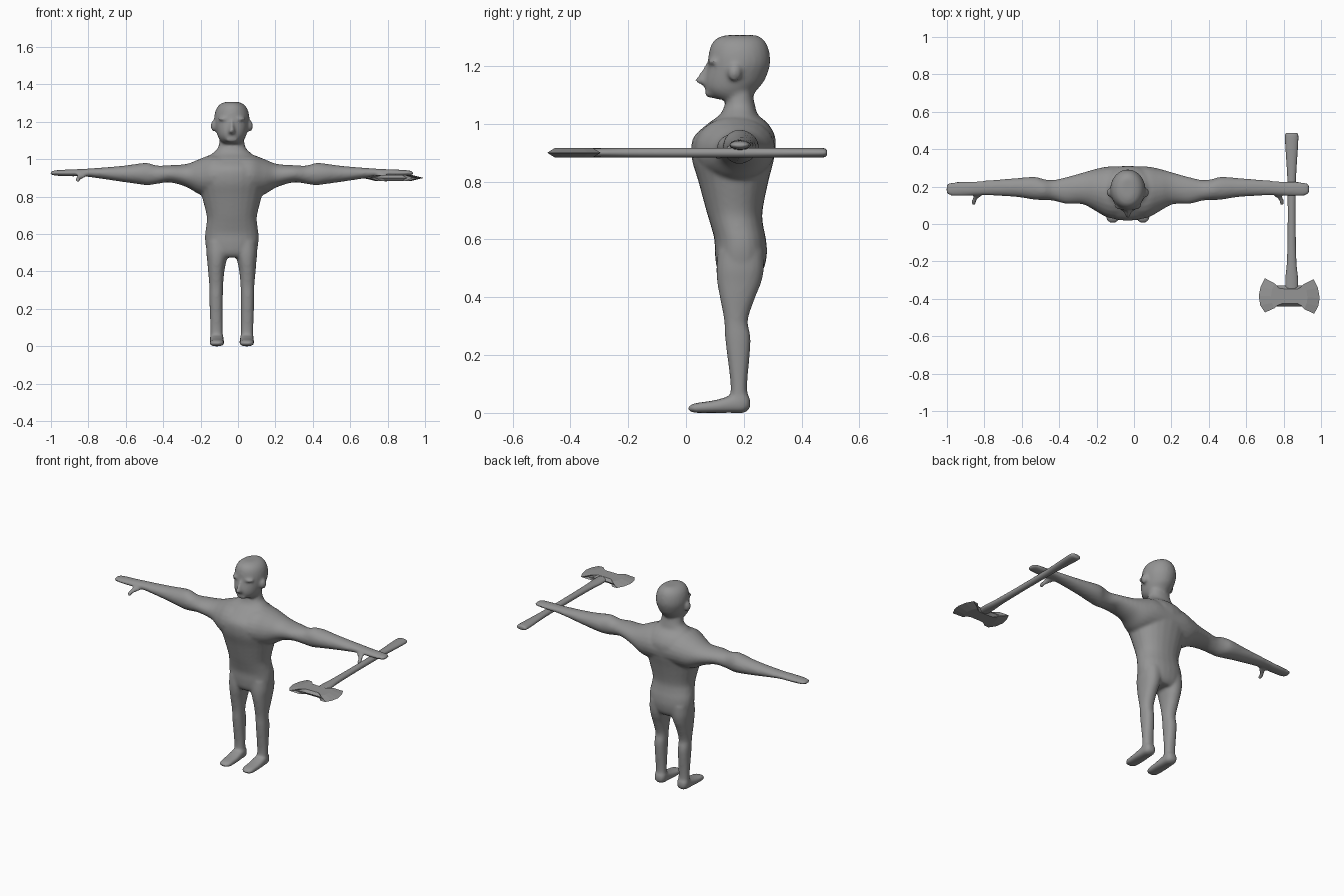
import bpy, bmesh, math
from mathutils import Vector, Matrix

default = bpy.data.objects.get("Cube")
if default:
    bpy.data.objects.remove(default)

MIDLINE = -0.033
GREY = (0.3, 0.3, 0.3, 1)
grey = bpy.data.materials.new("plain grey")
grey.use_nodes = True
grey.diffuse_color = GREY
grey.node_tree.nodes["Principled BSDF"].inputs["Base Color"].default_value = GREY


def resample(rows, steps=4):
    """Smooth curve through the given section rows."""
    pts = [Vector(r) for r in rows]
    out = []
    for i in range(len(pts) - 1):
        p1, p2 = pts[i], pts[i + 1]
        p0 = pts[i - 1] if i else p1
        p3 = pts[i + 2] if i + 2 < len(pts) else p2
        for s in range(steps):
            t = s / steps
            out.append(p1 + (p2 - p0) * (t / 2)
                       + (p0 * 2 - p1 * 5 + p2 * 4 - p3) * (t * t / 2)
                       + (p1 * 3 - p0 - p2 * 3 + p3) * (t ** 3 / 2))
    return out + [pts[-1]]


def loft(bm, axis, rows, side=1, power=1.0, sides=24):
    """Rows are (position on axis, low and high of one cross axis, then the other)."""
    cross = [a for a in range(3) if a != axis]
    rings = []
    for pos, a0, a1, b0, b1 in resample(rows):
        ring = []
        for k in range(sides):
            ang = math.tau * k / sides
            c, s = math.cos(ang), math.sin(ang)
            co = Vector((0, 0, 0))
            co[axis] = pos
            co[cross[0]] = (a0 + a1) / 2 + (a1 - a0) / 2 * math.copysign(abs(c) ** power, c)
            co[cross[1]] = (b0 + b1) / 2 + (b1 - b0) / 2 * math.copysign(abs(s) ** power, s)
            co.x *= side
            ring.append(bm.verts.new(co))
        rings.append(ring)
    faces = [bm.faces.new(rings[0]), bm.faces.new(rings[-1][::-1])]
    for r, q in zip(rings, rings[1:]):
        for k in range(sides):
            j = (k + 1) % sides
            faces.append(bm.faces.new((r[k], q[k], q[j], r[j])))
    bmesh.ops.recalc_face_normals(bm, faces=faces)


def upright(rows):
    """Symmetric sections from (height, half width, front, back)."""
    return [(z, -w, w, f, b) for z, w, f, b in rows]


def ball(bm, centre, size):
    m = Matrix.Translation(centre) @ Matrix.Diagonal((*size, 1))
    bmesh.ops.create_uvsphere(bm, u_segments=16, v_segments=10, radius=1, matrix=m)


def finish(bm, name, x=0.0):
    mesh = bpy.data.meshes.new(name)
    bm.to_mesh(mesh)
    bm.free()
    mesh.materials.append(grey)
    ob = bpy.data.objects.new(name, mesh)
    ob.location.x = x
    bpy.context.collection.objects.link(ob)
    return ob


body = bmesh.new()

# torso and neck
loft(body, 2, upright([
    (.475, .10, .125, .25), (.5, .13, .107, .27), (.55, .142, .10, .28),
    (.6, .143, .098, .277), (.65, .136, .085, .267), (.7, .135, .07, .265),
    (.8, .16, .043, .285), (.88, .18, .02, .305), (.95, .17, .024, .31),
    (1, .135, .075, .285), (1.03, .105, .115, .25), (1.06, .075, .132, .24),
    (1.1, .066, .14, .232), (1.15, .06, .14, .23)]), power=.9)

# head, nose, brow and lips
loft(body, 2, upright([
    (1.085, .05, .105, .225), (1.1, .063, .082, .233), (1.12, .074, .067, .248),
    (1.15, .084, .064, .272), (1.2, .094, .074, .29), (1.24, .092, .078, .29),
    (1.275, .08, .088, .28), (1.297, .058, .108, .262), (1.307, .03, .14, .24)]))
loft(body, 2, upright([
    (1.132, .014, .062, .12), (1.146, .02, .031, .12), (1.17, .015, .044, .12),
    (1.21, .01, .07, .12)]), sides=12)
ball(body, (0, .09, 1.105), (.035, .026, .016))

ARM = [
    (0, .025, .31, .8, 1.02), (.1, .032, .308, .8, 1.025), (.17, .068, .295, .81, 1.002),
    (.24, .105, .275, .85, .975), (.33, .108, .25, .876, .968),
    (.4, .125, .235, .868, .966), (.45, .128, .24, .861, .98),
    (.5, .13, .252, .867, .976), (.6, .145, .245, .881, .963),
    (.78, .154, .231, .907, .949), (.85, .15, .226, .908, .946),
    (.93, .15, .224, .911, .942), (.96, .155, .218, .915, .937),
    (.97, .165, .208, .921, .931)]
LEG = [
    (.56, .01, .135, .11, .27), (.5, .018, .136, .105, .27), (.45, .03, .131, .108, .26),
    (.4, .04, .127, .117, .24), (.32, .047, .12, .132, .214), (.25, .048, .12, .136, .224),
    (.1, .049, .115, .154, .212), (.03, .047, .115, .15, .216)]
FOOT = [
    (.222, .06, .102, .015, .05), (.2, .045, .116, 0, .075), (.16, .043, .118, 0, .062),
    (.1, .04, .12, 0, .044), (.04, .042, .118, 0, .035), (.018, .052, .11, .003, .029),
    (.008, .062, .1, .008, .022)]
THUMB = [
    (.17, .765, .815, .908, .935), (.15, .782, .826, .896, .925),
    (.13, .807, .835, .884, .91), (.11, .811, .836, .876, .9), (.1, .815, .831, .88, .892)]

# paired limbs, ears and brow ridges
for side in (1, -1):
    loft(body, 0, ARM, side)
    loft(body, 2, LEG, side, power=.9)
    loft(body, 1, FOOT, side, power=.75)
    loft(body, 1, THUMB, side, sides=12)
    ball(body, (side * .097, .168, 1.178), (.016, .024, .03))
    ball(body, (side * .038, .1, 1.215), (.036, .026, .012))

# fuse everything into one continuous skin
skin = finish(body, "body", MIDLINE)
fuse = skin.modifiers.new("fuse", 'REMESH')
fuse.mode = 'VOXEL'
fuse.voxel_size = 0.008
fuse.use_smooth_shade = True
relax = skin.modifiers.new("relax", 'SMOOTH')
relax.factor = 0.5
relax.iterations = 7

# axe handle
AXE_X, AXE_Z = .84, .9
handle = bmesh.new()
loft(handle, 1, [
    (y, AXE_X - w, AXE_X + w, AXE_Z - h, AXE_Z + h) for y, w, h in (
        (-.42, .03, .014), (-.3, .034, .016), (-.2, .025, .017), (0, .021, .017),
        (.2, .022, .017), (.3, .026, .017), (.42, .034, .017), (.475, .035, .016),
        (.487, .027, .009))], sides=16)
grip = finish(handle, "axe_handle", .003)
grip.data.shade_smooth()

# double axe blade: thin rim, thicker bevelled middle
RIM = [(-.09, .065), (-.13, .1), (-.153, .055), (-.163, .005), (-.155, -.045), (-.13, -.083),
       (-.1, -.06), (-.065, -.05), (.075, -.05), (.105, -.063), (.133, -.09),
       (.155, -.05), (.163, -.005), (.153, .05), (.13, .095), (.1, .07),
       (.075, .06), (-.045, .06)]
blade = bmesh.new()


def blade_ring(sx, sy, z):
    return [blade.verts.new((.83 + x * sx, -.39 + y * sy, AXE_Z + z)) for x, y in RIM]


edge = blade_ring(1, 1, 0)
for z in (-.016, .016):
    flat = blade_ring(.6, .72, z)
    blade.faces.new(flat)
    for k in range(len(RIM)):
        j = (k + 1) % len(RIM)
        blade.faces.new((edge[k], edge[j], flat[j], flat[k]))
bmesh.ops.recalc_face_normals(blade, faces=blade.faces[:])
finish(blade, "axe_blade")
